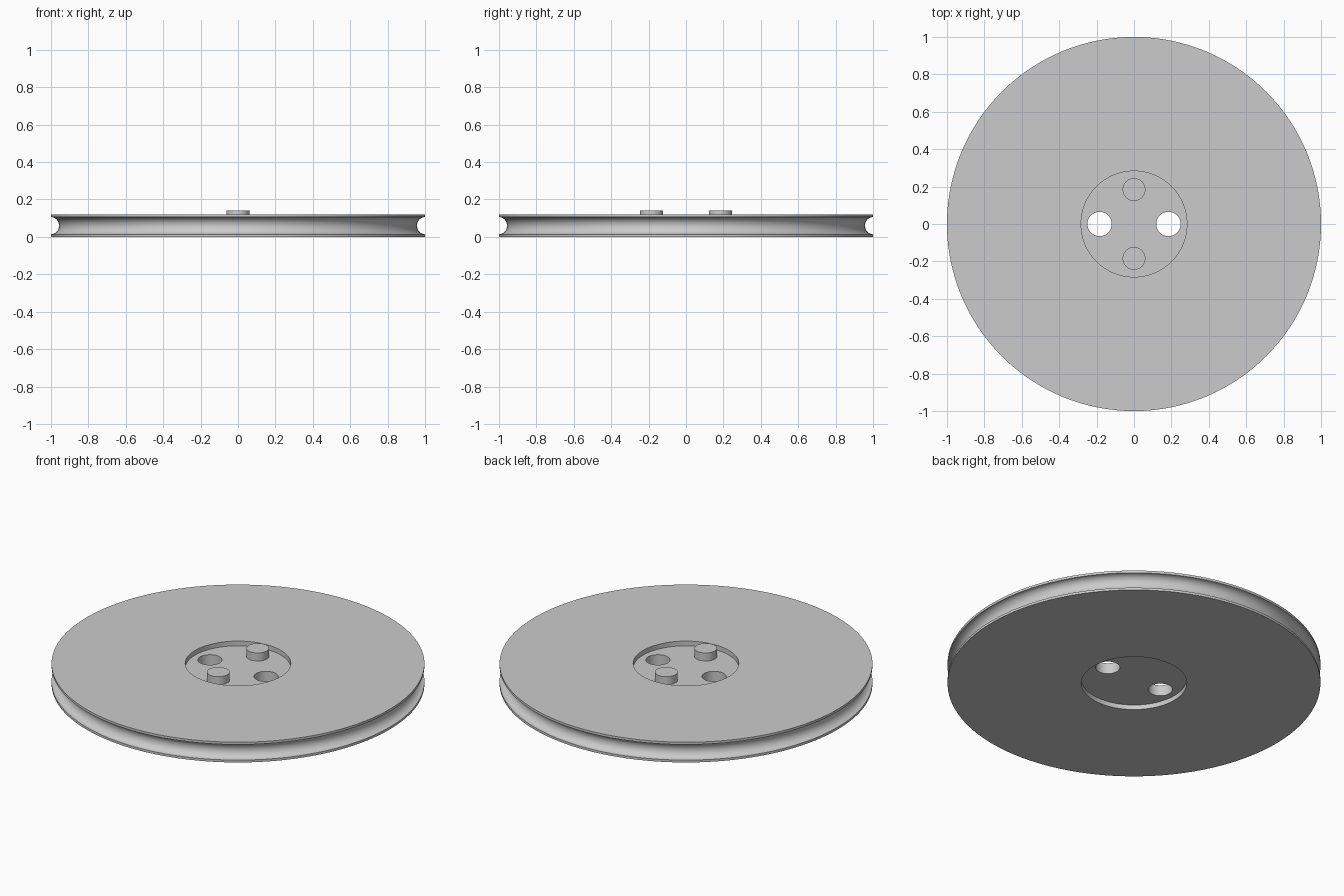
import bpy, bmesh, math
from mathutils import Matrix, Vector

cube = bpy.data.objects.get("Cube")
if cube:
    bpy.data.objects.remove(cube)

THICK = 0.12
FLOOR = 0.092         # top of the recessed hub
HUB_R = 0.283
OFFSET = 0.184        # distance of holes and pegs from the axle

grey = bpy.data.materials.new("plain_grey")
grey.use_nodes = True
colour = (0.6, 0.6, 0.6, 1)
grey.diffuse_color = colour
grey.node_tree.nodes["Principled BSDF"].inputs["Base Color"].default_value = colour


def finish(name, bm):
    bmesh.ops.recalc_face_normals(bm, faces=bm.faces)
    mesh = bpy.data.meshes.new(name)
    bm.to_mesh(mesh)
    bm.free()
    mesh.materials.append(grey)
    obj = bpy.data.objects.new(name, mesh)
    bpy.context.collection.objects.link(obj)
    return obj


def cylinder(name, radius, z0, z1, x=0, y=0, sides=64):
    bm = bmesh.new()
    bmesh.ops.create_cone(bm, cap_ends=True, segments=sides, radius1=radius,
                          radius2=radius, depth=z1 - z0,
                          matrix=Matrix.Translation((x, y, (z0 + z1) / 2)))
    return finish(name, bm)


def lathe(name, profile, sides=128):
    bm = bmesh.new()
    verts = [bm.verts.new((r, 0, z)) for r, z in profile]
    edges = [bm.edges.new((a, b)) for a, b in zip(verts, verts[1:] + verts[:1])]
    bmesh.ops.spin(bm, geom=verts + edges, cent=(0, 0, 0), axis=(0, 0, 1),
                   angle=math.tau, steps=sides, use_merge=True)
    bmesh.ops.remove_doubles(bm, verts=bm.verts, dist=0.0001)
    return finish(name, bm)


def smooth(obj):
    bpy.ops.object.select_all(action='DESELECT')
    obj.select_set(True)
    bpy.context.view_layer.objects.active = obj
    bpy.ops.object.shade_smooth_by_angle(angle=math.radians(30))


# Grooved wheel: flat faces, thin lips and a rounded belt groove
groove = []
for i in range(17):
    a = math.pi * i / 16
    groove.append((1 - 0.043 * math.sin(a), THICK / 2 - 0.046 * math.cos(a)))
wheel = lathe("grooved_wheel", [(HUB_R, 0), (1, 0)] + groove
              + [(1, THICK), (HUB_R, THICK)])

# Recessed hub with two through holes
hub = cylinder("recessed_hub", HUB_R + 0.002, THICK - FLOOR, FLOOR, sides=128)
for side, label in ((-1, "right"), (1, "left")):
    cutter = cylinder(label + "_hole_cutter", 0.065, -0.1, 0.3, x=side * OFFSET)
    cutter.hide_render = True
    cutter.hide_set(True)
    cutter.display_type = 'WIRE'
    cut = hub.modifiers.new(label + "_hole", 'BOOLEAN')
    cut.operation = 'DIFFERENCE'
    cut.solver = 'EXACT'
    cut.object = cutter

# Apply the cuts and drop the cutters
bpy.context.view_layer.update()
evaluated = hub.evaluated_get(bpy.context.evaluated_depsgraph_get())
cut_mesh = bpy.data.meshes.new_from_object(evaluated)
cutters = [m.object for m in hub.modifiers]
hub.modifiers.clear()
hub.data = cut_mesh
for cutter in cutters:
    bpy.data.objects.remove(cutter)

# Two drive pegs standing on the hub
pegs = [cylinder(label + "_peg", 0.061, FLOOR - 0.005, 0.14, y=side * OFFSET)
        for side, label in ((-1, "front"), (1, "back"))]

for part in [wheel, hub] + pegs:
    smooth(part)
